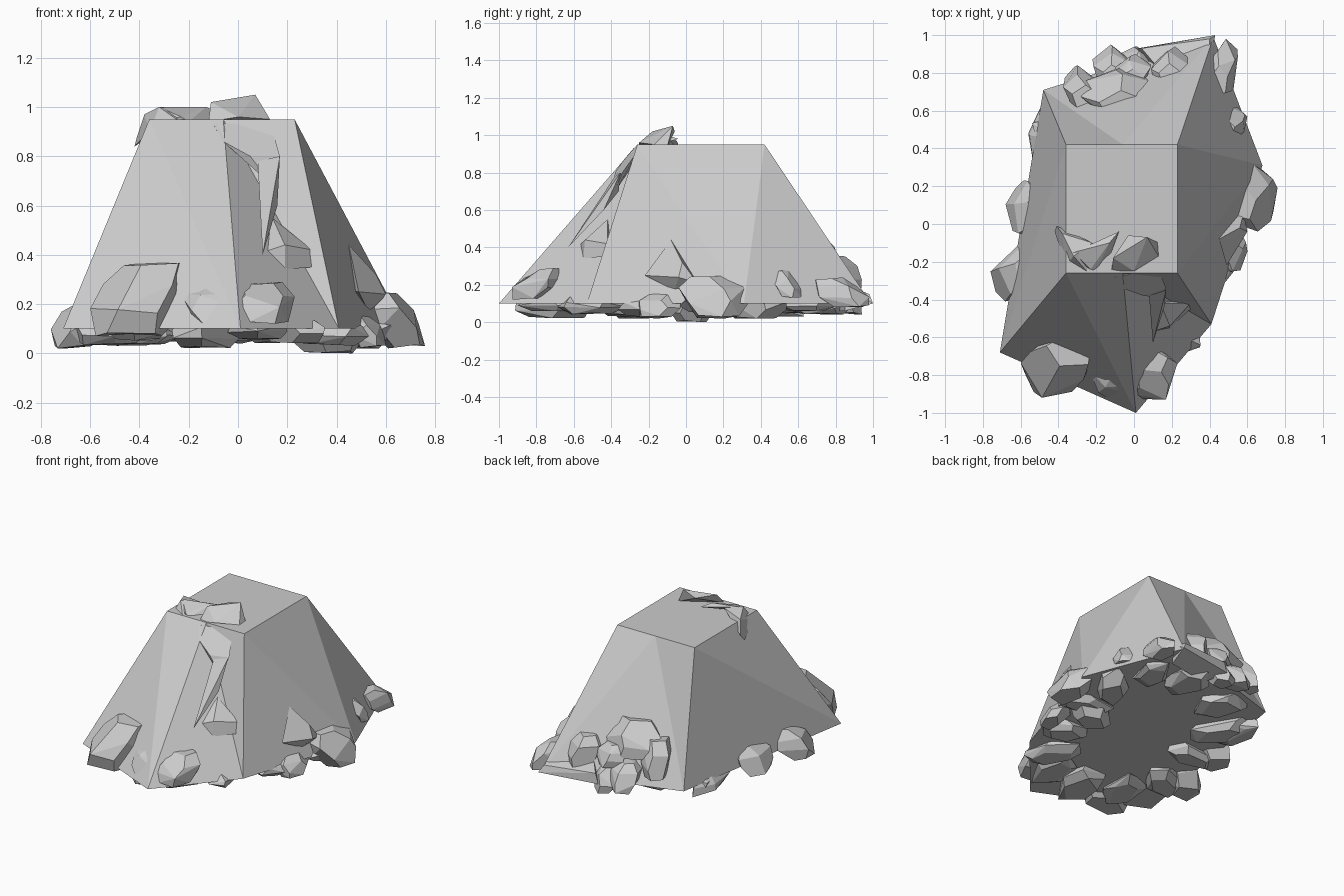
import bpy, bmesh, math, random
from mathutils import Vector, Matrix


def make_object(name, bm):
    bmesh.ops.recalc_face_normals(bm, faces=bm.faces)
    mesh = bpy.data.meshes.new(name)
    bm.to_mesh(mesh)
    bm.free()
    obj = bpy.data.objects.new(name, mesh)
    bpy.context.collection.objects.link(obj)
    return obj


def hull(name, points):
    bm = bmesh.new()
    for p in points:
        bm.verts.new(p)
    bmesh.ops.convex_hull(bm, input=bm.verts)
    loose = [v for v in bm.verts if not v.link_faces]
    bmesh.ops.delete(bm, geom=loose, context='VERTS')
    bmesh.ops.dissolve_limit(bm, angle_limit=math.radians(14), verts=bm.verts, edges=bm.edges)
    return make_object(name, bm)


def rock(name, x, y, z, seed, yaw=0.0, lean=0.0):
    """Blocky stone filling the x, y, z ranges; leans towards the mound, turned about z."""
    rng = random.Random(seed)
    ranges = (x, y, z)
    mid = Vector([(r[0] + r[1]) / 2 for r in ranges])
    inward = -Vector((mid.x, mid.y, 0)).normalized()
    pts = []
    for level, r in ((-1, 0.7), (-0.3, 1.0), (0.4, 0.95), (1, 0.6)):
        for i in range(5):
            a = i * math.tau / 5 + 0.35 + rng.uniform(-0.25, 0.25)
            s = r * (1 + rng.uniform(-0.1, 0.1))
            p = Vector((s * math.cos(a), s * math.sin(a), level + rng.uniform(-0.1, 0.1)))
            pts.append(p + inward * lean * level)
    # stretch the stone to exactly fill its box
    for k in range(3):
        lo, hi = min(p[k] for p in pts), max(p[k] for p in pts)
        for p in pts:
            p[k] = ((p[k] - lo) / (hi - lo) - 0.5) * (ranges[k][1] - ranges[k][0])
    turn = Matrix.Rotation(math.radians(yaw), 3, 'Z')
    return hull(name, [mid + turn @ p for p in pts])


# Main mound: six-sided base tapering to a flat rectangular top, each side split once
base = [(-0.71, -0.68), (0.01, -1.0), (0.41, -0.53), (0.68, 0.31), (0.42, 0.99), (-0.48, 0.71)]
top = [(-0.36, -0.26), (-0.06, -0.26), (0.23, -0.26), (0.23, 0.42), (-0.06, 0.42), (-0.36, 0.42)]
bm = bmesh.new()
lower = [bm.verts.new((x, y, 0.10)) for x, y in base]
upper = [bm.verts.new((x, y, 0.95)) for x, y in top]
bm.faces.new(lower[::-1])
bm.faces.new(upper)
for i in range(6):
    j = (i + 1) % 6
    bm.faces.new((lower[i], lower[j], upper[i]))
    bm.faces.new((lower[j], upper[j], upper[i]))
make_object("mound", bm)

# Stones around the foot: x range, y range, z range, yaw
foot = [
    ((-0.60, -0.21), (-0.92, -0.58), (0.07, 0.37), 0),
    ((-0.24, 0.06), (-0.93, -0.66), (0.12, 0.29), 0),
    ((-0.06, 0.23), (-0.93, -0.63), (0.12, 0.29), 0),
    ((-0.76, -0.50), (-0.41, -0.12), (0.02, 0.22), 0),
    ((-0.68, -0.46), (-0.08, 0.23), (0.04, 0.21), 0),
    ((-0.56, -0.38), (0.17, 0.63), (0.03, 0.16), 0),
    ((0.50, 0.76), (-0.04, 0.33), (0.02, 0.25), 0),
    ((0.42, 0.60), (-0.26, -0.02), (0.02, 0.16), -10),
    ((0.44, 0.60), (0.45, 0.62), (0.13, 0.28), 0),
    ((0.38, 0.55), (0.69, 0.98), (0.08, 0.24), 0),
]
for i, (x, y, z, yaw) in enumerate(foot):
    rock(f"foot_stone_{i + 1}", x, y, z, 10 + i, yaw, 0.5)

# Heap of stones against the back
back = [
    ((-0.28, 0.13), (0.58, 0.83), (0.25, 0.48)),
    ((-0.38, -0.17), (0.60, 0.84), (0.16, 0.40)),
    ((-0.10, 0.09), (0.72, 0.90), (0.20, 0.34)),
    ((-0.22, -0.01), (0.72, 0.95), (0.07, 0.25)),
    ((-0.08, 0.09), (0.74, 0.94), (0.04, 0.20)),
    ((0.09, 0.31), (0.72, 0.94), (0.14, 0.36)),
]
for i, (x, y, z) in enumerate(back):
    rock(f"back_stone_{i + 1}", x, y, z, 40 + i, 0, 0.4)
hull("back_slab", [(0.43, 1.0, 0.10), (0.02, 0.93, 0.10), (0.04, 0.93, 0.17), (0.40, 0.98, 0.15),
                   (0.15, 0.80, 0.22), (0.40, 0.85, 0.2), (0.1, 0.80, 0.06), (0.4, 0.85, 0.06)])

# Flat stones half buried in the underside, spaced round the rim
rng = random.Random(5)
n = 0
for i in range(6):
    a, b = Vector(base[i]), Vector(base[(i + 1) % 6])
    steps = max(2, round((b - a).length / 0.42))
    for s in range(steps):
        p = a.lerp(b, (s + 0.5) / steps) * 0.77
        hl, hw = rng.uniform(0.16, 0.22), rng.uniform(0.09, 0.13)
        low = rng.uniform(0.02, 0.06)
        n += 1
        rock(f"under_stone_{n}", (p.x - hl, p.x + hl), (p.y - hw, p.y + hw), (low, 0.14),
             70 + n, math.degrees(math.atan2(p.y, p.x)) + rng.uniform(-25, 25))
# lowest stone, touching the ground
rock("ground_stone", (0.22, 0.52), (-0.07, 0.14), (0.0, 0.14), 99, 15)

# Pointed stones on the right and front slopes
hull("right_wedge", [(0.45, -0.08, 0.44), (0.49, -0.22, 0.25), (0.60, -0.04, 0.24), (0.58, 0.06, 0.21),
                     (0.53, -0.06, 0.17), (0.56, -0.02, 0.32), (0.42, 0.05, 0.25)])
hull("front_wedge", [(0.14, -0.42, 0.55), (0.10, -0.57, 0.41), (0.19, -0.55, 0.34), (0.30, -0.45, 0.35),
                     (0.30, -0.42, 0.42), (0.19, -0.54, 0.44), (0.2, -0.38, 0.4)])
hull("front_spike", [(0.17, -0.35, 0.80), (0.16, -0.44, 0.60), (0.10, -0.63, 0.40), (0.09, -0.52, 0.55),
                     (0.08, -0.38, 0.78), (0.12, -0.36, 0.70)])
hull("front_drape", [(-0.11, -0.22, 0.94), (0.13, -0.24, 0.94), (0.17, -0.34, 0.80), (0.05, -0.38, 0.80),
                     (-0.06, -0.34, 0.86), (-0.10, -0.28, 0.93), (0.14, -0.39, 0.68)])

# Stones on the front edge of the top
hull("top_stone_right", [(-0.12, -0.25, 0.94), (-0.11, -0.18, 1.02), (0.07, -0.07, 1.05), (0.13, -0.10, 0.94),
                         (0.13, -0.17, 0.95), (0.0, -0.25, 0.96), (-0.03, -0.06, 1.02), (0.11, -0.09, 0.98)])
hull("top_stone_left", [(-0.42, -0.04, 0.84), (-0.41, -0.01, 0.88), (-0.38, -0.05, 0.97), (-0.32, -0.17, 1.0),
                        (-0.36, -0.22, 0.90), (-0.25, -0.25, 0.95), (-0.22, -0.10, 0.99), (-0.30, -0.08, 0.94)])
hull("top_shard", [(-0.32, -0.15, 1.0), (-0.13, -0.10, 1.0), (-0.08, -0.04, 0.98), (-0.20, -0.25, 0.94),
                   (-0.23, -0.24, 0.96), (-0.12, -0.15, 0.95), (-0.30, -0.20, 0.95)])
